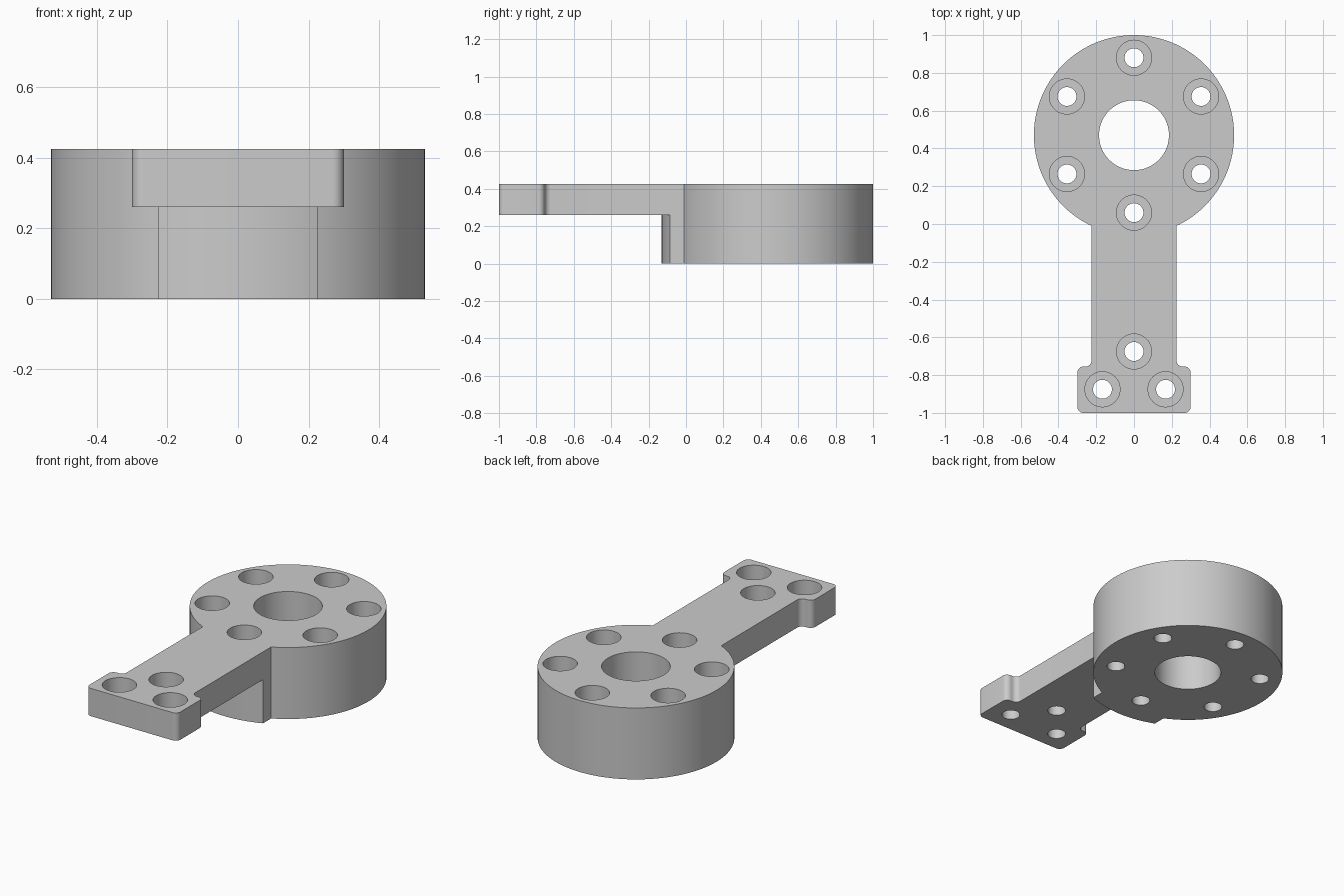
import bpy, bmesh
from math import sin, cos, pi, radians, asin

if "Cube" in bpy.data.objects:
    bpy.data.objects.remove(bpy.data.objects["Cube"])

TOP, SLAB = 0.425, 0.26          # top height, underside of the arm
CY, R = 0.47, 0.53               # hub centre and radius
ARM, FOOT, FIL = 0.225, 0.30, 0.032


def arc(cx, cy, r, a0, a1, n):
    return [(cx + r * cos(a0 + (a1 - a0) * i / n), cy + r * sin(a0 + (a1 - a0) * i / n))
            for i in range(n + 1)]


def add_prism(bm, pts, z0, z1):
    lo = [bm.verts.new((x, y, z0)) for x, y in pts]
    hi = [bm.verts.new((x, y, z1)) for x, y in pts]
    bm.faces.new(lo[::-1])
    bm.faces.new(hi)
    n = len(pts)
    for i in range(n):
        j = (i + 1) % n
        bm.faces.new((lo[i], lo[j], hi[j], hi[i]))


def add_counterbore(bm, x, y, r=0.05, big=0.093, depth=0.1, n=48):
    # stepped cylinder: through hole with a wider bore at the top
    rings = []
    for rad, z in ((r, -0.1), (r, TOP - depth), (big, TOP - depth), (big, TOP + 0.1)):
        rings.append([bm.verts.new((x + rad * cos(2 * pi * i / n), y + rad * sin(2 * pi * i / n), z))
                      for i in range(n)])
    bm.faces.new(rings[0][::-1])
    bm.faces.new(rings[-1])
    for a, b in zip(rings, rings[1:]):
        for i in range(n):
            j = (i + 1) % n
            bm.faces.new((a[i], a[j], b[j], b[i]))


def make_object(name, bm):
    me = bpy.data.meshes.new(name)
    bmesh.ops.recalc_face_normals(bm, faces=bm.faces[:])
    bm.to_mesh(me)
    bm.free()
    ob = bpy.data.objects.new(name, me)
    bpy.context.collection.objects.link(ob)
    return ob


# Outline: hub, arm and rounded foot (right half, mirrored to the left)
shoulder = -0.755
a = asin(ARM / R)
right = arc(0, CY, R, pi / 2, -pi / 2 + a, 64)
right += arc(ARM + FIL, shoulder + FIL, FIL, pi, 1.5 * pi, 8)
right += arc(FOOT - FIL, shoulder - FIL, FIL, pi / 2, 0, 8)
right += arc(FOOT - FIL, -1 + FIL, FIL, 0, -pi / 2, 8)
left = [(-x, y) for x, y in right[:0:-1]]
bm = bmesh.new()
add_prism(bm, (right + left)[::-1], 0, TOP)
body = make_object("mounting_arm", bm)

# Clearance under the arm, with a curved face concentric with the hub
bm = bmesh.new()
w = radians(42)
add_prism(bm, arc(0, CY, 0.6, -pi / 2 + w, -pi / 2 - w, 48) + [(-0.5, -1.2), (0.5, -1.2)], -0.1, SLAB)
under_cut = make_object("under_cut", bm)

# Centre bore, ring of six screw holes and three foot holes
bm = bmesh.new()
add_prism(bm, arc(0, CY, 0.185, 0, 2 * pi, 72)[:-1], -0.1, TOP + 0.1)
for k in range(6):
    t = pi / 2 + k * pi / 3
    add_counterbore(bm, 0.41 * cos(t), CY + 0.41 * sin(t))
for x, y in ((0, -0.675), (-0.167, -0.875), (0.167, -0.875)):
    add_counterbore(bm, x, y)
holes = make_object("hole_cutters", bm)

# Cut, bake and remove the helpers
for cutter in (under_cut, holes):
    cutter.hide_render = True
    mod = body.modifiers.new(cutter.name, 'BOOLEAN')
    mod.operation = 'DIFFERENCE'
    mod.solver = 'EXACT'
    mod.object = cutter
bpy.context.view_layer.update()
baked = bpy.data.meshes.new_from_object(body.evaluated_get(bpy.context.evaluated_depsgraph_get()))
body.modifiers.clear()
body.data = baked
for cutter in (under_cut, holes):
    bpy.data.objects.remove(cutter)

bpy.context.view_layer.objects.active = body
body.select_set(True)
bpy.ops.object.shade_smooth_by_angle(angle=radians(30))
